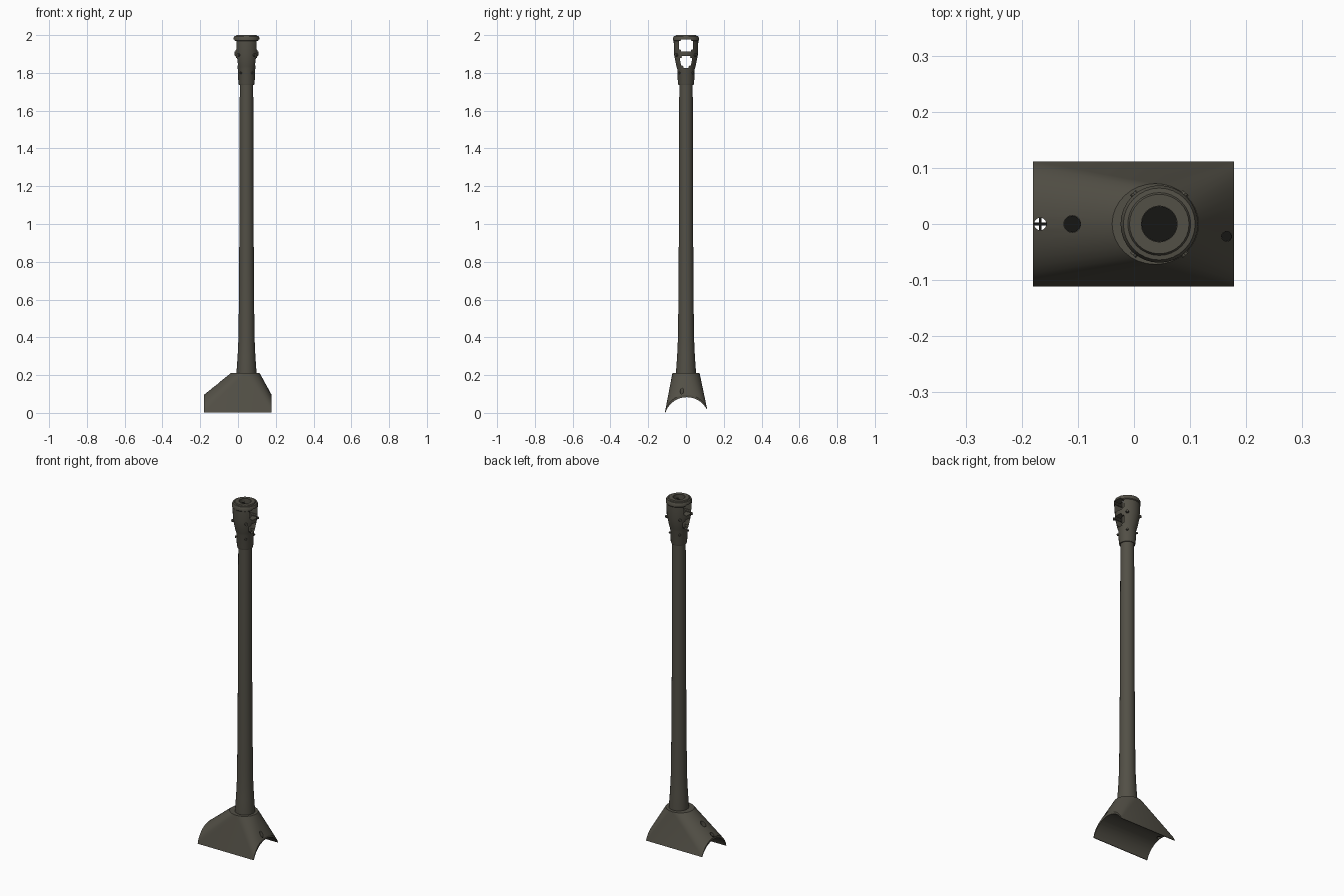
import bpy, bmesh
from math import sin, cos, pi, radians
from mathutils import Vector, Matrix

if "Cube" in bpy.data.objects:
    bpy.data.objects.remove(bpy.data.objects["Cube"])

AXIS_X = 0.045  # barrel axis


def material(name, rgb):
    m = bpy.data.materials.new(name)
    m.use_nodes = True
    m.diffuse_color = (*rgb, 1)
    bsdf = m.node_tree.nodes["Principled BSDF"]
    bsdf.inputs["Base Color"].default_value = (*rgb, 1)
    bsdf.inputs["Roughness"].default_value = 0.7
    return m


steel = material("olive grey steel", (0.085, 0.079, 0.061))
black = material("bore black", (0.008, 0.008, 0.007))


def make(name, bm, mat=steel):
    bmesh.ops.recalc_face_normals(bm, faces=bm.faces)
    mesh = bpy.data.meshes.new(name)
    bm.to_mesh(mesh)
    bm.free()
    mesh.materials.append(mat)
    ob = bpy.data.objects.new(name, mesh)
    bpy.context.collection.objects.link(ob)
    return ob


def activate(ob):
    bpy.ops.object.select_all(action='DESELECT')
    ob.select_set(True)
    bpy.context.view_layer.objects.active = ob


def smooth(ob, angle=32):
    activate(ob)
    bpy.ops.object.shade_smooth_by_angle(angle=radians(angle))


def lathe(name, profile, sides=24, x=AXIS_X, y=0):
    """Closed solid of revolution from (radius, z) pairs."""
    bm = bmesh.new()
    rings = [[bm.verts.new((x + r * cos(2 * pi * i / sides), y + r * sin(2 * pi * i / sides), z))
              for i in range(sides)] for r, z in profile]
    for a, b in zip(rings, rings[1:]):
        for i in range(sides):
            j = (i + 1) % sides
            bm.faces.new((a[i], a[j], b[j], b[i]))
    bm.faces.new(rings[0])
    bm.faces.new(rings[-1])
    return make(name, bm)


def prism_x(name, outline, bevel=0):
    """Outline in (y, z), extruded along x."""
    bm = bmesh.new()
    face = bm.faces.new([bm.verts.new((AXIS_X - 0.15, y, z)) for y, z in outline])
    ext = bmesh.ops.extrude_face_region(bm, geom=[face])
    moved = [v for v in ext["geom"] if isinstance(v, bmesh.types.BMVert)]
    bmesh.ops.translate(bm, verts=moved, vec=(0.3, 0, 0))
    if bevel:
        long_edges = [e for e in bm.edges if abs(e.verts[0].co.x - e.verts[1].co.x) > 0.1]
        bmesh.ops.bevel(bm, geom=long_edges, offset=bevel, segments=3, affect='EDGES')
    return make(name, bm)


def cut(target, cutters):
    for c in cutters:
        c.hide_render = True
        mod = target.modifiers.new("cut", 'BOOLEAN')
        mod.operation = 'DIFFERENCE'
        mod.solver = 'EXACT'
        mod.object = c
        activate(target)
        bpy.ops.object.modifier_apply(modifier=mod.name)
        bpy.data.objects.remove(c)


def disc(name, x, y, z, r):
    bm = bmesh.new()
    bmesh.ops.create_cone(bm, cap_ends=True, segments=20, radius1=r, radius2=r, depth=0.004,
                          matrix=Matrix.Translation((x, y, z)))
    return make(name, bm, black)


# Mantlet: hull from the arched end profiles up to the round collar seat
ARC_R, ARC_Y, ARC_Z = 0.119, 0.004, -0.036
start, end = radians(161.5), radians(28)
points = []
for k in range(17):
    t = k / 16
    a = start + (end - start) * t
    r = ARC_R + 0.003 + 0.010 * sin(pi * t)
    for x in (-0.18, 0.178):
        points.append((x, max(-0.112, min(0.112, ARC_Y + r * cos(a))), ARC_Z + r * sin(a)))
for k in range(32):
    a = 2 * pi * k / 32
    points.append((0.038 + 0.077 * cos(a), 0.072 * sin(a), 0.21))
bm = bmesh.new()
for p in points:
    bm.verts.new(p)
hull = bmesh.ops.convex_hull(bm, input=bm.verts)
spare = [v for v in bm.verts if not v.link_faces]
bmesh.ops.delete(bm, geom=spare, context='VERTS')
mantlet = make("mantlet", bm)

# Trough under the mantlet, then the sight and machine gun openings
trough = prism_x("trough_cutter", [(ARC_Y + ARC_R * cos(2 * pi * k / 64), ARC_Z + ARC_R * sin(2 * pi * k / 64))
                                   for k in range(64)])
trough.scale.x = 2
bpy.context.view_layer.update()
cut(mantlet, [trough,
              lathe("sight_cutter", [(0.015, 0.115), (0.015, 0.3)], 20, -0.11),
              lathe("side_sight_cutter", [(0.011, 0.02), (0.011, 0.3)], 20, -0.167),
              lathe("gun_port_cutter", [(0.009, 0.092), (0.009, 0.3)], 16, 0.165, -0.022)])
smooth(mantlet, 25)
disc("sight_opening", -0.11, 0, 0.117, 0.0148)
disc("gun_port_opening", 0.165, -0.022, 0.094, 0.0088)

# Crossed bars inside the small sight opening
for i, size in enumerate(((0.022, 0.005, 0.004), (0.005, 0.022, 0.004))):
    bm = bmesh.new()
    bmesh.ops.create_cube(bm, size=1, matrix=Matrix.Translation((-0.167, 0, 0.092)) @ Matrix.Diagonal((*size, 1)))
    make(f"side_sight_bar_{i + 1}", bm, black)

# Barrel
barrel = lathe("barrel", [(0.053, 0.19), (0.053, 0.215), (0.047, 0.30), (0.042, 0.41),
                          (0.0395, 0.70), (0.037, 1.10), (0.0355, 1.78)])
smooth(barrel)

# Muzzle brake with bore and two pairs of side windows
brake = lathe("muzzle_brake", [(0.040, 1.735), (0.043, 1.745), (0.046, 1.82), (0.051, 1.835), (0.064, 1.90),
                               (0.065, 1.968), (0.069, 1.972), (0.069, 1.984), (0.064, 1.994),
                               (0.056, 1.995), (0.053, 2.0)], 32)
cut(brake, [lathe("bore_cutter", [(0.032, 1.81), (0.032, 2.1)], 24),
            prism_x("lower_window_cutter", [(-0.024, 1.827), (0.024, 1.827), (0.035, 1.89), (-0.035, 1.89)], 0.012),
            prism_x("upper_window_cutter", [(-0.036, 1.913), (0.036, 1.913), (0.036, 1.978), (-0.036, 1.978)], 0.01)])
smooth(brake)
disc("bore_bottom", AXIS_X, 0, 1.812, 0.0318)

# Bolt lugs around the brake
for z, radius, size in ((1.895, 0.064, 0.009), (1.80, 0.045, 0.007)):
    for k in range(4):
        a = radians(50 if k % 2 else -50) + (pi if k > 1 else 0)
        direction = Vector((cos(a), sin(a), 0))
        place = Matrix.Translation(Vector((AXIS_X, 0, z)) + direction * radius)
        bm = bmesh.new()
        bmesh.ops.create_cone(bm, cap_ends=True, segments=10, radius1=size, radius2=size * 0.8, depth=0.018,
                              matrix=place @ direction.to_track_quat('Z', 'Y').to_matrix().to_4x4())
        smooth(make(f"{'upper' if z > 1.85 else 'lower'}_lug_{k + 1}", bm))
